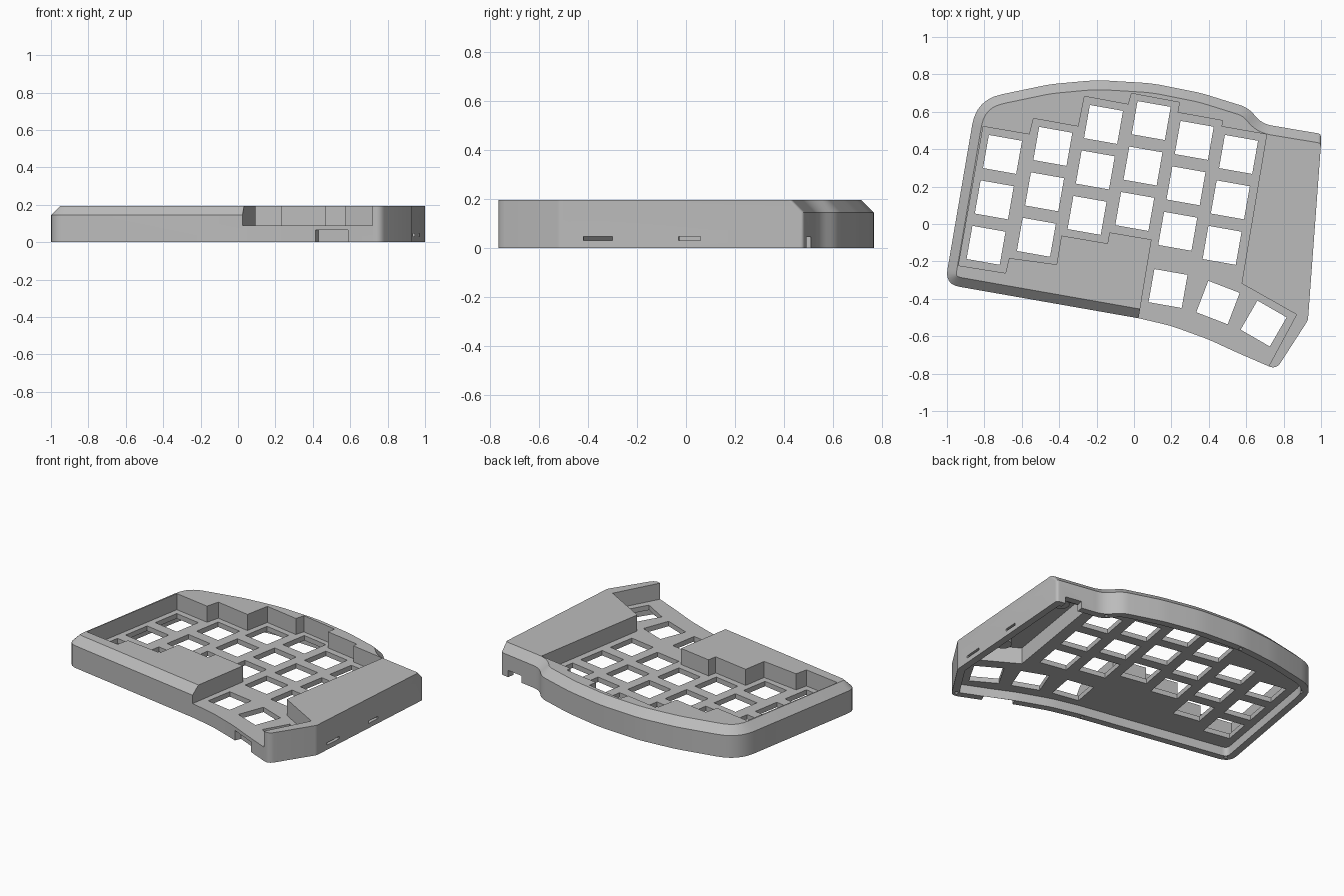
import bpy, bmesh, math
from mathutils import Vector

if "Cube" in bpy.data.objects:
    bpy.data.objects.remove(bpy.data.objects["Cube"])

TOP, EDGE, PLATE, UNDER = 0.195, 0.145, 0.09, 0.058

grey = bpy.data.materials.new("case grey")
grey.diffuse_color = (0.5, 0.5, 0.5, 1)
grey.use_nodes = True
grey.node_tree.nodes["Principled BSDF"].inputs["Base Color"].default_value = grey.diffuse_color


def mitre(pts, i):
    """Outward mitred normal of a counter-clockwise loop at point i."""
    a, b, c = pts[i - 1], pts[i], pts[(i + 1) % len(pts)]
    d1, d2 = (b - a).normalized(), (c - b).normalized()
    n1, n2 = Vector((d1.y, -d1.x)), Vector((d2.y, -d2.x))
    return (n1 + n2) / (1 + n1.dot(n2))


def fillet(pts, radii, steps=6):
    out = []
    for i, p in enumerate(pts):
        a, c = pts[i - 1] - p, pts[(i + 1) % len(pts)] - p
        turn = math.pi - a.angle(c)
        t = min(radii[i] * math.tan(turn / 2), 0.45 * min(a.length, c.length))
        if t < 1e-4:
            out.append(p.copy())
            continue
        p0, p1 = p + a.normalized() * t, p + c.normalized() * t
        for k in range(steps + 1):
            u = k / steps
            out.append(p0 * (1 - u) ** 2 + p * 2 * u * (1 - u) + p1 * u * u)
    return out


def loft(bm, loops):
    """Closed solid through loops of 3D points."""
    rings = [[bm.verts.new(p) for p in loop] for loop in loops]
    n = len(rings[0])
    for lo, hi in zip(rings, rings[1:]):
        for i in range(n):
            j = (i + 1) % n
            bm.faces.new((lo[i], lo[j], hi[j], hi[i]))
    bm.faces.new(rings[0][::-1])
    bm.faces.new(rings[-1])


def prism(bm, pts, z0, z1):
    loft(bm, [[(p[0], p[1], z) for p in pts] for z in (z0, z1)])


def rect(cx, cy, w, h, deg):
    c, s = math.cos(math.radians(deg)), math.sin(math.radians(deg))
    return [(cx + x * c - y * s, cy + x * s + y * c)
            for x, y in ((-w/2, -h/2), (w/2, -h/2), (w/2, h/2), (-w/2, h/2))]


def disc(cx, cy, r, n=20):
    return [(cx + r * math.cos(2 * math.pi * k / n), cy + r * math.sin(2 * math.pi * k / n))
            for k in range(n)]


def make(name, bm):
    bmesh.ops.recalc_face_normals(bm, faces=bm.faces)
    me = bpy.data.meshes.new(name)
    bm.to_mesh(me)
    bm.free()
    me.materials.append(grey)
    ob = bpy.data.objects.new(name, me)
    bpy.context.collection.objects.link(ob)
    return ob


def cut(ob, bm):
    cutter = make("cutter", bm)
    cutter.hide_render = True
    mod = ob.modifiers.new("cut", 'BOOLEAN')
    mod.operation, mod.solver, mod.object = 'DIFFERENCE', 'EXACT', cutter
    bpy.context.view_layer.objects.active = ob
    bpy.ops.object.modifier_apply(modifier=mod.name)
    bpy.data.objects.remove(cutter)


# Outline corners: x, y, rounding radius
corners = [(-1.011, -0.322, .08), (0.03, -0.505, 0), (0.2, -0.545, .8), (0.4, -0.618, .8),
           (0.55, -0.687, .8), (0.76, -0.778, .05), (0.93, -0.515, .05), (1.0, 0.482, .02),
           (0.685, 0.535, .15), (0.61, 0.622, .15), (0.36, 0.70, .8), (0.1, 0.752, .9),
           (-0.2, 0.77, .9), (-0.45, 0.747, .9), (-0.842, 0.665, .2)]
raw = [Vector(c[:2]) for c in corners]
radii = [c[2] for c in corners]
outline = fillet(raw, radii)

# Case body, bevelled along the left, back and front-left edges only
inner = []
for i, p in enumerate(outline):
    if p.y > 0.45 and p.x > 0.97:
        inner.append(p - Vector((0, 0.05)))
    elif p.x < 0.031 or p.y > 0.45:
        inner.append(p - mitre(outline, i) * 0.05)
    else:
        inner.append(p)
bm = bmesh.new()
loft(bm, [[(p.x, p.y, 0) for p in outline], [(p.x, p.y, EDGE) for p in outline],
          [(p.x, p.y, TOP) for p in inner]])
case = make("keyboard_case", bm)

# Stepped key well, open to the front at the thumb keys
bm = bmesh.new()
prism(bm, [(-0.806, 0.521), (-0.938, -0.222), (-0.687, -0.262), (-0.668, -0.182),
           (-0.414, -0.216), (-0.388, -0.062), (-0.142, -0.104), (-0.131, -0.045),
           (0.094, -0.083), (-0.03, -0.83), (0.67, -0.853), (0.869, -0.484),
           (0.575, -0.318), (0.709, 0.479), (0.468, 0.521), (0.473, 0.553),
           (0.233, 0.596), (0.243, 0.65), (-0.013, 0.698), (-0.03, 0.639),
           (-0.265, 0.682), (-0.297, 0.521), (-0.537, 0.564), (-0.559, 0.479)], PLATE, 0.4)
cut(case, bm)

# Underside hollow
bm = bmesh.new()
shrunk = [p - mitre(raw, i) * 0.045 for i, p in enumerate(raw)]
prism(bm, fillet(shrunk, [max(r - 0.045, 0) for r in radii]), -0.1, UNDER)
cut(case, bm)

# Deeper compartment under the raised right side
bm = bmesh.new()
prism(bm, [(0.615, -0.30), (0.86, -0.44), (0.89, -0.44), (0.945, 0.425), (0.735, 0.455)],
      0.03, 0.165)
cut(case, bm)

# Key openings, screw holes, side slots and cable notches
bm = bmesh.new()
for x, y in ((-0.703, 0.372), (-0.434, 0.415), (-0.163, 0.532), (0.092, 0.553),
             (0.322, 0.447), (0.559, 0.372)):
    for row in range(3):
        prism(bm, rect(x - 0.044 * row, y - 0.243 * row, 0.18, 0.18, -10), 0.02, 0.15)
for x, y, deg in ((0.182, -0.345, -10), (0.449, -0.42, -21), (0.693, -0.532, -30)):
    prism(bm, rect(x, y, 0.18, 0.18, deg), 0.02, 0.15)
for x, y in ((0.755, -0.735), (0.0, -0.478), (-0.955, -0.295), (-0.80, 0.585),
             (-0.2, 0.743), (0.66, 0.532)):
    prism(bm, disc(x, y, 0.012, 10), -0.05, 0.05)
for x, y, w in ((0.943, -0.36, 0.12), (0.966, 0.015, 0.09)):
    prism(bm, rect(x, y, 0.16, w, -4), 0.031, 0.046)
prism(bm, rect(0.50, -0.665, 0.19, 0.09, -24), -0.1, 0.066)
prism(bm, rect(0.885, 0.49, 0.11, 0.13, -9), -0.1, 0.045)
cut(case, bm)

# Round pads hanging from the compartment roof
bm = bmesh.new()
for x, y in ((0.80, -0.25), (0.84, 0.33)):
    prism(bm, disc(x, y, 0.05), 0.10, 0.17)
pads = make("compartment_pads", bm)

for ob in (case, pads):
    bpy.ops.object.select_all(action='DESELECT')
    ob.select_set(True)
    bpy.context.view_layer.objects.active = ob
    bpy.ops.object.shade_smooth_by_angle(angle=math.radians(25))
